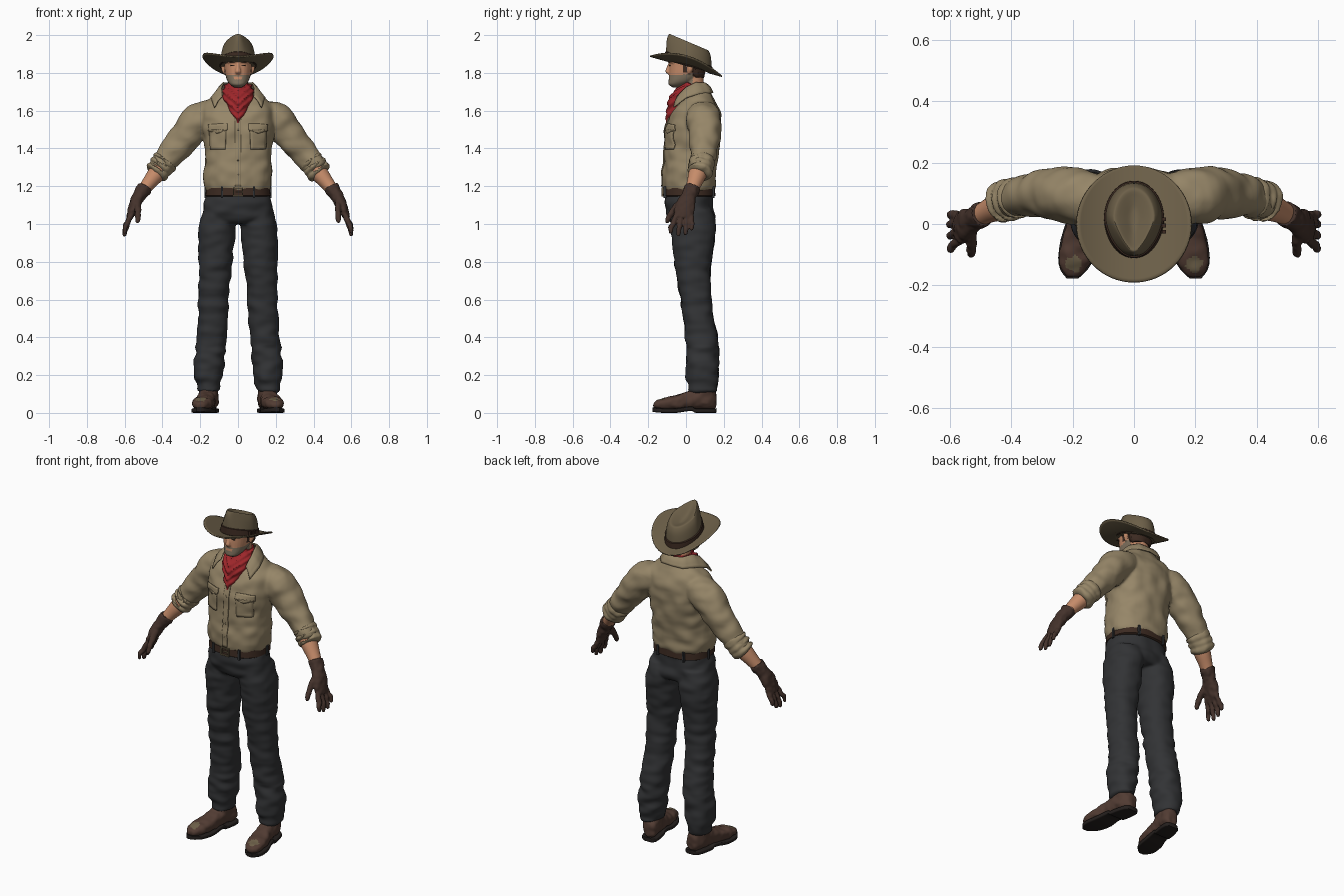
import bpy, bmesh, math
from mathutils import Vector, noise

if "Cube" in bpy.data.objects:
    bpy.data.objects.remove(bpy.data.objects["Cube"])

def material(name, r, g, b):
    m = bpy.data.materials.new(name)
    lin = [((c / 255 + 0.055) / 1.055) ** 2.4 for c in (r, g, b)]
    m.diffuse_color = (*lin, 1)
    m.use_nodes = True
    m.node_tree.nodes["Principled BSDF"].inputs["Base Color"].default_value = m.diffuse_color
    return m

SHIRT = material("khaki shirt", 150, 134, 104)
HAT = material("olive felt", 108, 95, 72)
PANTS = material("charcoal denim", 50, 51, 53)
BOOT = material("brown boot leather", 82, 60, 51)
GLOVE = material("dark glove leather", 68, 50, 43)
SKIN = material("skin", 198, 140, 106)
HAIR = material("dark brown", 60, 42, 33)
RED = material("red cloth", 158, 38, 42)
STUBBLE = material("stubble", 132, 118, 98)
SOLE = material("black rubber", 36, 31, 29)
X, Y, Z = Vector((1, 0, 0)), Vector((0, 1, 0)), Vector((0, 0, 1))

def skin_loops(bm, loops, cap=True, closed=True):
    """Bridge successive point loops with quads."""
    vs = [[bm.verts.new(p) for p in loop] for loop in loops]
    n = len(vs[0])
    for a, b in zip(vs, vs[1:]):
        for i in range(n if closed else n - 1):
            j = (i + 1) % n
            bm.faces.new((a[i], a[j], b[j], b[i]))
    if cap:
        bm.faces.new(vs[0])
        bm.faces.new(vs[-1])

def smooth_path(pts, sub):
    """Catmull-Rom interpolation of tuples of any length."""
    out = []
    for i in range(len(pts) - 1):
        p0, p1, p2, p3 = pts[max(i - 1, 0)], pts[i], pts[i + 1], pts[min(i + 2, len(pts) - 1)]
        for k in range(sub):
            t = k / sub
            out.append([0.5 * (2 * b + (c - a) * t + (2 * a - 5 * b + 4 * c - d) * t * t
                               + (3 * b - a - 3 * c + d) * t ** 3) for a, b, c, d in zip(p0, p1, p2, p3)])
    return out + [list(pts[-1])]

def tube(bm, pts, axes=None, ref=Y, e=2.0, n=28, sub=4, mirror=False):
    """Loft superellipse rings (x, y, z, ra, rb) along a path."""
    path = smooth_path(pts, sub)
    cs = [Vector(p[:3]) for p in path]
    loops = []
    for i, p in enumerate(path):
        if axes:
            u, v = axes
        else:
            t = (cs[min(i + 1, len(cs) - 1)] - cs[max(i - 1, 0)]).normalized()
            u = (ref - t * ref.dot(t)).normalized()
            v = t.cross(u)
        loop = []
        for k in range(n):
            c, s = math.cos(2 * math.pi * k / n), math.sin(2 * math.pi * k / n)
            loop.append(cs[i] + u * p[3] * math.copysign(abs(c) ** (2 / e), c)
                        + v * p[4] * math.copysign(abs(s) ** (2 / e), s))
        loops.append(loop)
    skin_loops(bm, loops)
    if mirror:
        skin_loops(bm, [[Vector((-q.x, q.y, q.z)) for q in l] for l in loops])

def finish(name, bm, mats, voxel=0, relax=0, wrinkle=None, rule=None, thick=0, wrap=None, angle=40):
    """Turn a bmesh into an object; optionally fuse, wrinkle and colour it."""
    bmesh.ops.recalc_face_normals(bm, faces=bm.faces)
    me = bpy.data.meshes.new(name)
    bm.to_mesh(me)
    bm.free()
    ob = bpy.data.objects.new(name, me)
    bpy.context.collection.objects.link(ob)
    if voxel:
        r = ob.modifiers.new("fuse", "REMESH")
        r.mode, r.voxel_size = "VOXEL", voxel
        if relax:
            s = ob.modifiers.new("relax", "SMOOTH")
            s.factor, s.iterations = 0.5, relax
        bpy.context.view_layer.update()
        dg = bpy.context.evaluated_depsgraph_get()
        me = bpy.data.meshes.new_from_object(ob.evaluated_get(dg))
        ob.modifiers.clear()
        ob.data = me
    if wrinkle:
        normals = [v.normal.copy() for v in me.vertices]
        for v, nrm in zip(me.vertices, normals):
            v.co += nrm * wrinkle(v.co.copy())
    me.materials.clear()
    for m in mats:
        me.materials.append(m)
    for p in me.polygons:
        p.use_smooth = True
        p.material_index = rule(p.center, p.normal) if rule else 0
    me.set_sharp_from_angle(angle=math.radians(angle))
    if wrap:
        w = ob.modifiers.new("lay on cloth", "SHRINKWRAP")
        w.target, w.wrap_method, w.wrap_mode = wrap, "PROJECT", "ABOVE_SURFACE"
        w.use_project_y, w.offset = True, 0.003
    if thick:
        s = ob.modifiers.new("thickness", "SOLIDIFY")
        s.thickness, s.offset = thick, 0
    return ob

def folds(amp, fx, fz):
    return lambda c: amp * noise.noise(Vector((c.x * fx, c.y * fx, c.z * fz)))

# Shirt: torso and sleeves fused
bm = bmesh.new()
tube(bm, [(0, .018, 1.165, .158, .122), (0, .018, 1.20, .176, .138), (0, .018, 1.26, .180, .142),
          (0, .025, 1.34, .176, .142), (0, .032, 1.42, .180, .145), (0, .038, 1.50, .188, .146),
          (0, .048, 1.57, .194, .136), (0, .058, 1.62, .190, .114), (0, .065, 1.66, .155, .085),
          (0, .060, 1.70, .095, .065), (0, .055, 1.73, .070, .055)], axes=(X, Y), e=2.4, n=40)
tube(bm, [(.13, .085, 1.58, .085, .075), (.20, .092, 1.555, .092, .092), (.265, .098, 1.48, .086, .086),
          (.335, .095, 1.392, .072, .074), (.385, .085, 1.335, .064, .066), (.42, .073, 1.287, .058, .060)], mirror=True)
shirt = finish("shirt", bm, [SHIRT], .008, 6, folds(.009, 14, 18))

# Rolled sleeve cuffs
bm = bmesh.new()
for k in range(3):
    x, y, z, r = .378 + .02 * k, .086 - .006 * k, 1.343 - .026 * k, .067 - .001 * k
    tube(bm, [(x, y, z, r - .012, r - .012), (x + .004, y, z - .005, r, r),
              (x + .014, y - .003, z - .019, r + .002, r + .002), (x + .022, y - .006, z - .028, r - .012, r - .012)], mirror=True)
finish("rolled_cuffs", bm, [SHIRT], .006, 2, folds(.006, 25, 25))

# Shirt collar
half = [((0, .112, 1.738), (0, .142, 1.695)), ((.05, .102, 1.745), (.07, .132, 1.692)),
        ((.076, .05, 1.748), (.118, .075, 1.690)), ((.086, 0, 1.722), (.142, 0, 1.668)), ((.083, -.045, 1.675), (.125, -.066, 1.617))]
bm = bmesh.new()
full = [[Vector((-p[0], *p[1:])) for p in pr] for pr in half[:0:-1]] + [[Vector(p) for p in pr] for pr in half]
skin_loops(bm, [[a, a.lerp(b, .5) + Vector((0, 0, .008)), b] for a, b in full], cap=False, closed=False)
bmesh.ops.subdivide_edges(bm, edges=bm.edges, cuts=2, smooth=.6, use_grid_fill=True)
finish("collar", bm, [SHIRT], thick=.008)

# Pocket flaps, placket and buttons laid on the shirt front
def patch(name, top, bottom, mat, mirror, rows=4):
    bm = bmesh.new()
    a, b = ([Vector((x, -.3, z)) for x, z in edge] for edge in (top, bottom))
    cols = [(a[i].lerp(a[i + 1], k / 6), b[i].lerp(b[i + 1], k / 6)) for i in range(len(a) - 1) for k in range(7)]
    for s in (1, -1) if mirror else (1,):
        skin_loops(bm, [[Vector((s * q.x, q.y, q.z)) for q in (p.lerp(r, j / rows) for j in range(rows + 1))]
                        for p, r in cols], cap=False, closed=False)
    bmesh.ops.remove_doubles(bm, verts=bm.verts, dist=1e-5)
    finish(name, bm, [mat], wrap=shirt, thick=.006)

patch("pocket_flaps", [(.055, 1.530), (.105, 1.530), (.155, 1.525)], [(.055, 1.498), (.105, 1.478), (.155, 1.493)], SHIRT, True)
patch("pockets", [(.062, 1.50), (.15, 1.50)], [(.066, 1.395), (.145, 1.395)], SHIRT, True, 8)
patch("placket", [(-.016, 1.56), (.016, 1.56)], [(-.016, 1.20), (.016, 1.20)], SHIRT, False, 24)
for k, z in enumerate((1.50, 1.42, 1.34, 1.26)):
    patch("button_%d" % k, [(-.005, z + .005), (.005, z + .005)], [(-.005, z - .005), (.005, z - .005)], HAT, False, 2)

# Trousers: hips and legs fused, more creased at knee and ankle
bm = bmesh.new()
tube(bm, [(0, .018, 1.175, .160, .126), (0, .016, 1.10, .180, .126), (0, .028, 1.03, .186, .124), (0, .034, 1.0, .15, .10)],
     axes=(X, Y), e=2.3, n=40)
tube(bm, [(.095, .03, 1.08, .085, .11), (.106, .036, 1.0, .098, .118), (.115, .04, .92, .096, .114), (.12, .037, .8, .090, .098),
          (.128, .047, .65, .082, .083), (.132, .062, .52, .080, .081), (.140, .083, .4, .079, .086),
          (.150, .087, .28, .079, .086), (.159, .086, .2, .076, .086), (.156, .090, .115, .058, .072)],
     axes=(X, Y), e=2.2, mirror=True)
crease = folds(.013, 11, 22)
finish("trousers", bm, [PANTS], .008, 4, lambda c: crease(c) * (1 if c.z < .35 else .65))

# Belt, loops and buckle
bm = bmesh.new()
tube(bm, [(0, .017, z, .160 + d, .127 + d) for z, d in ((1.146, .006), (1.150, .012), (1.19, .009), (1.194, .003))],
     axes=(X, Y), e=2.35, n=48, sub=1)
finish("belt", bm, [HAIR])

def box(bm, c, size):
    r = bmesh.ops.create_cube(bm, size=1)["verts"]
    bmesh.ops.scale(bm, vec=size, verts=r)
    bmesh.ops.translate(bm, vec=c, verts=r)

bm = bmesh.new()
for s in (1, -1):
    for x, y in ((.085, -.111), (.085, .145), (.172, .03)):
        box(bm, (s * x, y, 1.168), (.012, .014, .06))
finish("belt_loops", bm, [PANTS])
bm = bmesh.new()
for s in (1, -1):
    box(bm, (s * .024, -.124, 1.17), (.007, .012, .046))
    box(bm, (0, -.124, 1.17 + s * .021), (.054, .012, .007))
box(bm, (.005, -.125, 1.17), (.034, .01, .006))
finish("buckle", bm, [HAT])

# Boots with worn toe, sheared to point outwards
def bx(y):
    return .155 + (.09 - y) * .17
last = [(.158, .07, .026, .040), (.140, .072, .044, .054), (.085, .078, .050, .058), (.02, .068, .049, .050),
        (-.05, .055, .056, .038), (-.11, .050, .054, .031), (-.15, .044, .040, .024), (-.172, .038, .018, .013)]
bm = bmesh.new()
tube(bm, [(bx(y), y, z, rx, rz) for y, z, rx, rz in last], axes=(X, Z), e=2.4, mirror=True)
tube(bm, [(.157, .085, z, r, r + .016) for z, r in ((.05, .048), (.1, .05), (.14, .050), (.18, .048))], axes=(X, Y), mirror=True)
worn = Vector((.197, -.13))
finish("boots", bm, [BOOT, HAT], .006, 3, folds(.005, 30, 30),
       lambda c, n: int((Vector((abs(c.x), c.y)) - worn).length < .026 + .012 * noise.noise(c * 60) and n.z > .4))
bm = bmesh.new()
tube(bm, [(bx(y), y, z, rx, .012) for y, z, rx in ((.162, .013, .026), (.145, .012, .046), (.085, .012, .053), (.045, .013, .051),
          (.035, .021, .051), (.0, .020, .053), (-.05, .012, .060), (-.11, .012, .058), (-.15, .014, .044), (-.178, .018, .018))],
     axes=(X, Z), e=6, sub=2, mirror=True)
finish("boot_soles", bm, [SOLE])

# Forearms
bm = bmesh.new()
tube(bm, [(.39, .08, 1.32, .05, .048), (.435, .06, 1.262, .048, .046), (.475, .042, 1.212, .039, .037),
          (.515, .022, 1.16, .033, .03)], mirror=True)
finish("forearms", bm, [SKIN])

# Gloves: cuff, palm, fingers and thumb fused
bm = bmesh.new()
tube(bm, [(.493, .034, 1.196, .042, .040), (.505, .027, 1.175, .042, .039), (.525, .014, 1.145, .040, .034),
          (.546, .0, 1.105, .050, .030), (.564, -.012, 1.06, .053, .023), (.576, -.018, 1.03, .044, .016)], mirror=True)
for y0, y1, z1 in ((.026, .034, .972), (.0, .002, .948), (-.026, -.036, .940), (-.050, -.078, .955)):
    tube(bm, [(.560, y0, 1.06, .014, .014), (.584, (y0 + y1) / 2, 1.01, .0145, .0145),
              (.597, y1 - .002, z1 + .025, .013, .013), (.600, y1 - .004, z1, .010, .010), (.600, y1 - .004, z1 - .006, .004, .004)], n=14, mirror=True)
tube(bm, [(.535, -.01, 1.13, .022, .022), (.530, -.055, 1.085, .019, .017), (.530, -.085, 1.045, .015, .015),
          (.531, -.100, 1.015, .012, .012), (.531, -.103, 1.006, .005, .005)], n=14, mirror=True)
finish("gloves", bm, [GLOVE], .0045, 2, folds(.004, 40, 40))

# Head and neck, with stubble and hair coloured by region
bm = bmesh.new()
tube(bm, [(0, -.045, 1.722, .018, .022), (0, -.044, 1.737, .040, .047), (0, -.024, 1.757, .056, .068), (0, .0, 1.79, .067, .090),
          (0, .006, 1.83, .072, .095), (0, .008, 1.87, .073, .092), (0, .005, 1.905, .05, .06)], axes=(X, Y), e=2.25)
tube(bm, [(0, .06, 1.66, .056, .052), (0, .048, 1.72, .053, .05), (0, .035, 1.80, .055, .055)], axes=(X, Y))
tube(bm, [(0, -.080, 1.86, .008, .010), (0, -.092, 1.83, .010, .010), (0, -.099, 1.806, .015, .010), (0, -.088, 1.792, .010, .006)],
     axes=(X, Y), n=16)
tube(bm, [(0, -.084, 1.858, .009, .007), (.03, -.083, 1.861, .009, .007), (.055, -.064, 1.856, .006, .006)], n=12, mirror=True)
tube(bm, [(.070, .016, 1.795, .007, .007), (.078, .022, 1.815, .010, .013), (.079, .026, 1.838, .009, .017), (.072, .024, 1.853, .006, .010)],
     axes=(X, Y), n=14, mirror=True)
def face_rule(c, n):
    if abs(c.x) > .0725 and .0 < c.y < .045 and c.z < 1.86:
        return 0
    if (c.z > 1.78 and c.y > .036) or (c.z > 1.803 and c.y > -.015 and abs(c.x) > .05):
        return 2
    mouth = abs(c.x) < .022 and abs(c.z - 1.772) < .006
    return int(1.715 < c.z < 1.787 + .12 * max(c.y + .05, 0) and c.y < .036 and not mouth)
finish("head", bm, [SKIN, STUBBLE, HAIR], .0045, 2, rule=face_rule)
bm = bmesh.new()
tube(bm, [(0, .06, 1.775, .056, .034), (0, .052, 1.80, .071, .050), (0, .05, 1.84, .076, .056), (0, .048, 1.87, .074, .054)], axes=(X, Y))
finish("back_hair", bm, [HAIR], wrinkle=folds(.006, 60, 20))
bm = bmesh.new()
for s in (1, -1):
    box(bm, (s * .029, -.086, 1.840), (.020, .008, .005))
    box(bm, (s * .030, -.090, 1.857), (.030, .008, .005))
finish("eyes_and_brows", bm, [HAIR])

# Neckerchief hanging to a point
bm = bmesh.new()
tube(bm, [(0, .045, 1.745, .060, .056), (0, .028, 1.715, .079, .079), (0, .0, 1.675, .082, .084), (0, -.03, 1.635, .064, .067),
          (0, -.06, 1.59, .038, .044), (0, -.085, 1.535, .006, .022)], axes=(X, Y), n=48, sub=8)
finish("neckerchief", bm, [RED], wrinkle=lambda c: .004 * math.sin(c.z * 170 + abs(c.x) * -150) + .006 * noise.noise(c * 30))

# Hat: pinched crown, band and curled brim
def hat_z(x, y):
    return 1.835 - .28 * y + .055 * (x / .185) ** 2
def hat_ring(sx, sy, h, n=48):
    loop = []
    for k in range(n):
        a = 2 * math.pi * k / n
        y = .015 + .12 * sy * math.sin(a)
        pinch = 1 - .4 * min(max(-y + .02, 0) / .1, 1) * min(h / .1, 1)
        loop.append(Vector((.094 * sx * math.cos(a) * pinch, y, 1.837 - .28 * y + h * (1.1 - 1.2 * y))))
    return loop
bm = bmesh.new()
skin_loops(bm, [hat_ring(*r) for r in smooth_path([(1, 1, 0), (.98, 1, .045), (.89, .97, .09), (.76, .89, .115), (.66, .8, .120),
                                                   (.42, .6, .108), (.16, .3, .092), (.02, .05, .088)], 3)])
finish("hat_crown", bm, [HAT])
bm = bmesh.new()
skin_loops(bm, [hat_ring(s, s, h) for s, h in ((1.0, .002), (1.05, .004), (1.04, .036), (.98, .040))], cap=False)
for k in range(3):
    box(bm, (.098, -.025 + .02 * k, 1.872 - .005 * k), (.014, .012, .03))
finish("hat_band", bm, [HAIR])
bm = bmesh.new()
loops = []
for j in range(9):
    t = j / 8
    ring = [(math.cos(k * math.pi / 32) * (.088 + .099 * t), .015 * (1 - t) + math.sin(k * math.pi / 32) * (.112 + .078 * t)) for k in range(64)]
    loops.append([Vector((x, y, hat_z(x, y))) for x, y in ring])
skin_loops(bm, loops, cap=False)
finish("hat_brim", bm, [HAT], thick=.007)
